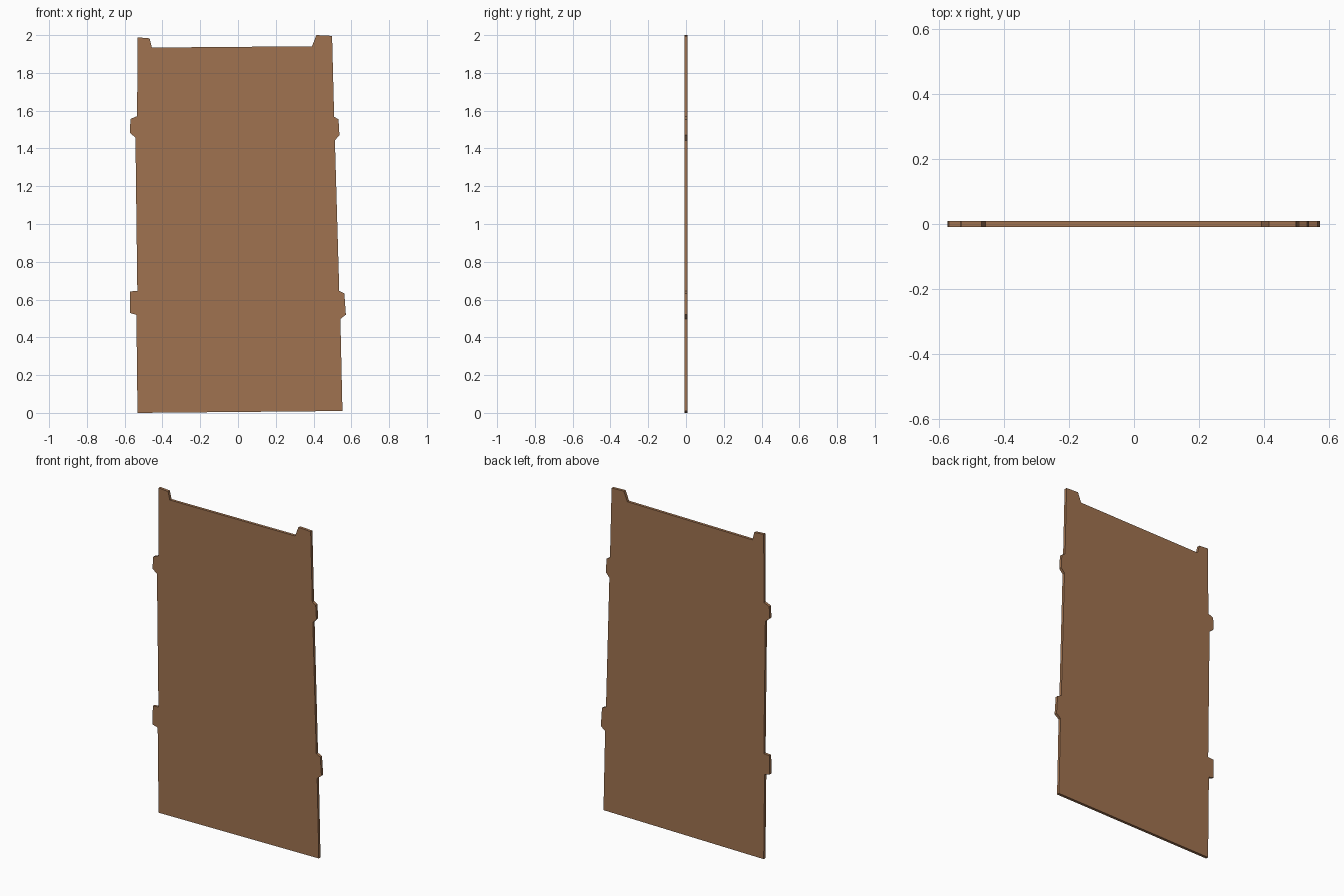
import bpy, bmesh

if "Cube" in bpy.data.objects:
    bpy.data.objects.remove(bpy.data.objects["Cube"])

THICKNESS = 0.017

# Wood colour
wood = bpy.data.materials.new("brown_wood")
wood.diffuse_color = (0.35, 0.17, 0.08, 1)
wood.use_nodes = True
wood.node_tree.nodes["Principled BSDF"].inputs["Base Color"].default_value = wood.diffuse_color

# Hand-cut outline in x, z: right edge going up, then left edge going down
right_edge = [(0.553, 0.01), (0.542, 0.497), (0.571, 0.52), (0.563, 0.633),
              (0.536, 0.646), (0.513, 1.443), (0.537, 1.47), (0.532, 1.554),
              (0.509, 1.568), (0.498, 1.996), (0.415, 2.0), (0.392, 1.941)]
left_edge = [(-0.456, 1.934), (-0.468, 1.983), (-0.532, 1.988), (-0.534, 1.571),
             (-0.569, 1.556), (-0.573, 1.483), (-0.543, 1.458), (-0.533, 0.646),
             (-0.571, 0.643), (-0.573, 0.529), (-0.538, 0.519), (-0.532, 0.0)]

# Notched panel: one flat face extruded to a thin board
bm = bmesh.new()
face = bm.faces.new([bm.verts.new((x, -THICKNESS / 2, z)) for x, z in right_edge + left_edge])
extruded = bmesh.ops.extrude_face_region(bm, geom=[face], use_keep_orig=True)
back = [v for v in extruded["geom"] if isinstance(v, bmesh.types.BMVert)]
bmesh.ops.translate(bm, verts=back, vec=(0, THICKNESS, 0))
bmesh.ops.recalc_face_normals(bm, faces=bm.faces)

mesh = bpy.data.meshes.new("notched_panel")
bm.to_mesh(mesh)
bm.free()
mesh.materials.append(wood)
panel = bpy.data.objects.new("notched_panel", mesh)
bpy.context.collection.objects.link(panel)
